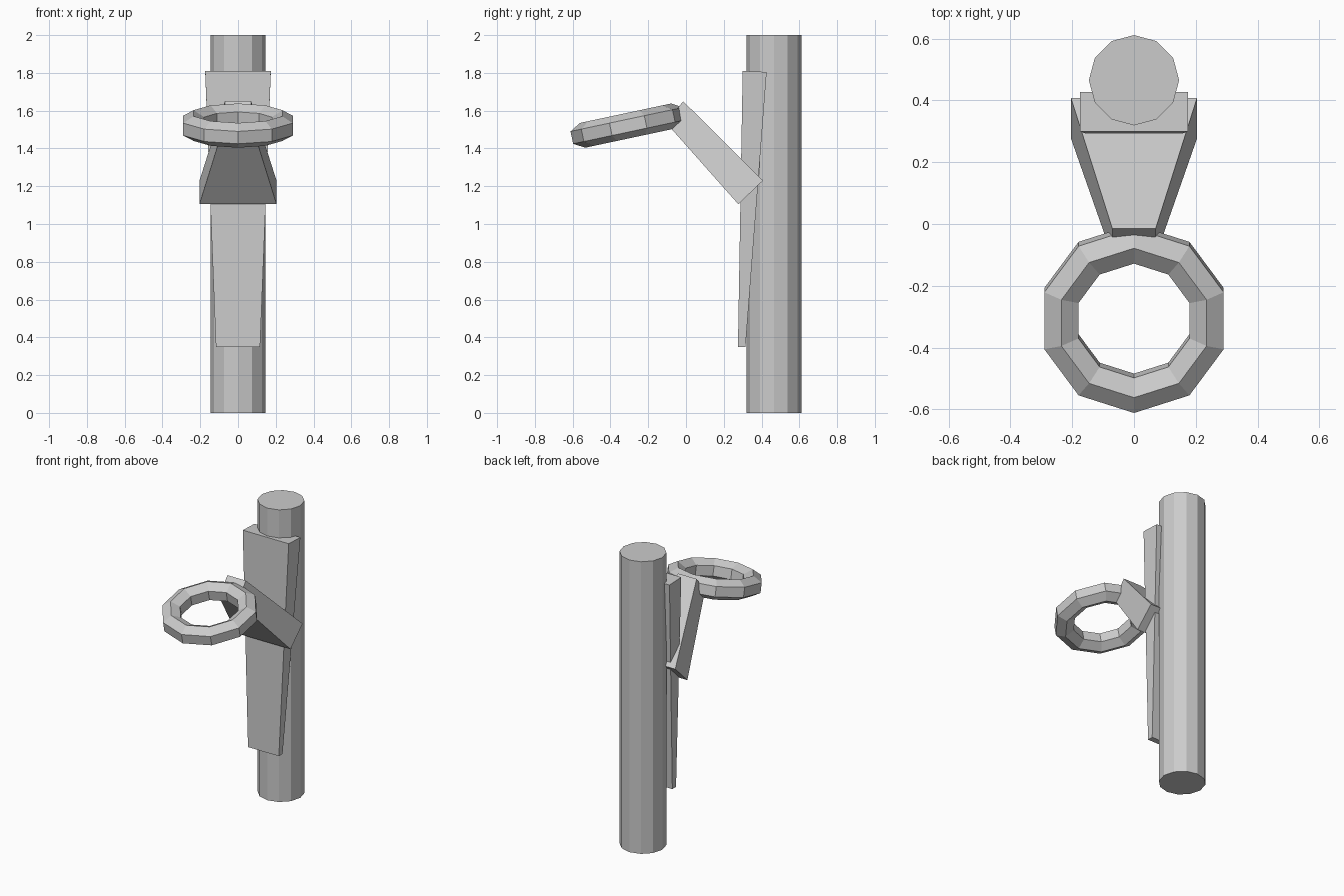
import bpy, bmesh, math
from mathutils import Matrix, Vector

if "Cube" in bpy.data.objects:
    bpy.data.objects.remove(bpy.data.objects["Cube"])


def make_object(name, bm):
    bmesh.ops.recalc_face_normals(bm, faces=bm.faces)
    mesh = bpy.data.meshes.new(name)
    bm.to_mesh(mesh)
    bm.free()
    obj = bpy.data.objects.new(name, mesh)
    bpy.context.collection.objects.link(obj)
    return obj


def tapered_block(name, profile):
    """Side profile of (y, z, half width), mirrored across x = 0."""
    bm = bmesh.new()
    left = [bm.verts.new((-w, y, z)) for y, z, w in profile]
    right = [bm.verts.new((w, y, z)) for y, z, w in profile]
    bm.faces.new(left)
    bm.faces.new(right[::-1])
    n = len(profile)
    for i in range(n):
        j = (i + 1) % n
        bm.faces.new((left[i], right[i], right[j], left[j]))
    return make_object(name, bm)


def faceted_ring(name, center, tilt, major, minor, sides, section):
    bm = bmesh.new()
    place = Matrix.Translation(center) @ Matrix.Rotation(tilt, 4, 'X')
    loops = []
    for i in range(sides):
        a = math.tau * i / sides - math.pi / 2
        loop = []
        for k in range(section):
            b = math.tau * (k + 0.5) / section
            r = major + minor * math.cos(b)
            p = Vector((r * math.cos(a), r * math.sin(a), minor * math.sin(b)))
            loop.append(bm.verts.new(place @ p))
        loops.append(loop)
    for i in range(sides):
        p, q = loops[i], loops[(i + 1) % sides]
        for k in range(section):
            m = (k + 1) % section
            bm.faces.new((p[k], q[k], q[m], p[m]))
    return make_object(name, bm)


# Upright post
bm = bmesh.new()
bmesh.ops.create_cone(bm, cap_ends=True, segments=12, radius1=0.146, radius2=0.146,
                      depth=2, matrix=Matrix.Translation((0, 0.465, 1)))
make_object("post", bm)

# Mounting plate, wider and thicker at the top
tapered_block("mounting_plate", [(0.275, 0.35, 0.117), (0.315, 0.35, 0.117),
                                 (0.427, 1.805, 0.174), (0.30, 1.81, 0.174)])

# Slanted arm, narrowing towards the ring
tapered_block("arm", [(0.277, 1.105, 0.204), (0.408, 1.23, 0.204),
                      (-0.015, 1.65, 0.07), (-0.105, 1.535, 0.07)])

# Tilted ring
faceted_ring("ring", (0, -0.306, 1.521), 0.21, 0.247, 0.067, 10, 6)
